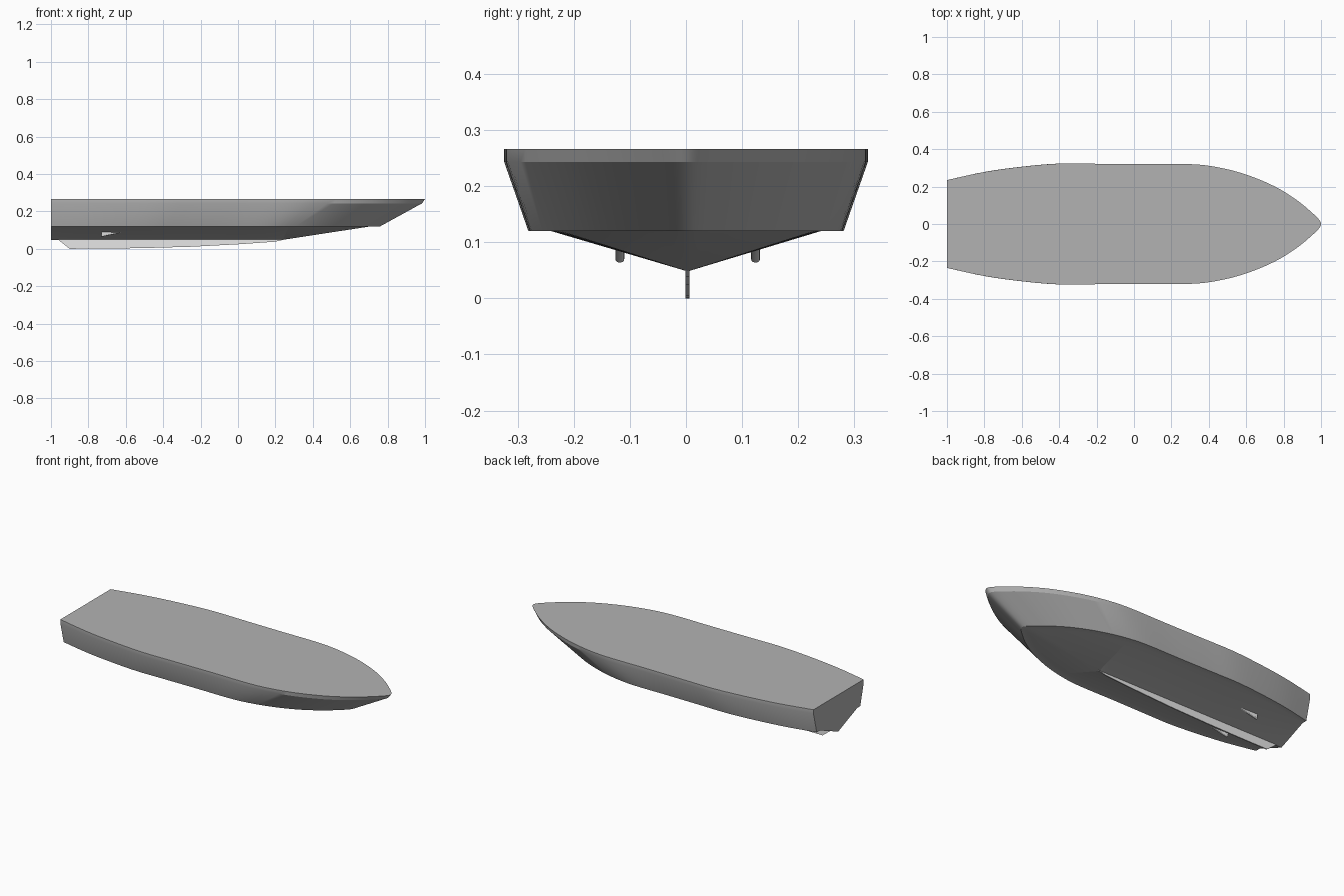
import bpy, bmesh, math
from mathutils import Vector

cube = bpy.data.objects.get("Cube")
if cube:
    bpy.data.objects.remove(cube, do_unlink=True)


def make_material(name, value):
    mat = bpy.data.materials.new(name)
    mat.use_nodes = True
    color = (value, value, value, 1)
    mat.diffuse_color = color
    mat.node_tree.nodes["Principled BSDF"].inputs["Base Color"].default_value = color
    return mat


hull_grey = make_material("hull grey", 0.45)
light_grey = make_material("light grey", 0.8)


def finish(bm, name, mat):
    bmesh.ops.remove_doubles(bm, verts=bm.verts, dist=0.0002)
    bmesh.ops.recalc_face_normals(bm, faces=bm.faces)
    mesh = bpy.data.meshes.new(name)
    bm.to_mesh(mesh)
    bm.free()
    obj = bpy.data.objects.new(name, mesh)
    bpy.context.collection.objects.link(obj)
    mesh.materials.append(mat)
    bpy.ops.object.select_all(action="DESELECT")
    obj.select_set(True)
    bpy.context.view_layer.objects.active = obj
    bpy.ops.object.shade_smooth_by_angle(angle=math.radians(25))
    return obj


def smooth_path(points, steps=4):
    """Rounded path through the control points."""
    p = [Vector(q) for q in points]
    p = [2 * p[0] - p[1]] + p + [2 * p[-1] - p[-2]]
    out = []
    for i in range(1, len(p) - 2):
        a, b, c, d = p[i - 1:i + 3]
        for s in range(steps):
            t = s / steps
            out.append(b + 0.5 * t * (c - a + t * (2 * a - 5 * b + 4 * c - d
                       + t * (3 * (b - c) + d - a))))
    return out + [p[-2]]


# Deck outline, stern to bow on one side, then mirrored
side = [(-1, .235), (-.8, .278), (-.6, .306), (-.4, .323), (-.2, .322), (.05, .32),
        (.3, .32), (.45, .303), (.6, .264), (.75, .202), (.87, .128), (.95, .062),
        (.988, .025)]
outline = smooth_path(side + [(1, 0)] + [(x, -y) for x, y in reversed(side)])

# Hull: deck edge, rim, chine and inner chine rings, then the keel line
KEEL_Y, KEEL_Z, KEEL_FRONT = .003, .048, .24
rings = [(1, 1, .266), (.992, 1, .243), (.88, .867, .12), (.855, .743, .12)]
bm = bmesh.new()
rows = [[bm.verts.new((-1 + (x + 1) * sx, y * sy, z)) for x, y in outline]
        for sx, sy, z in rings]
rows.append([bm.verts.new((min(v.co.x, KEEL_FRONT), KEEL_Y, KEEL_Z)) for v in rows[-1]])
for upper, lower in zip(rows, rows[1:]):
    for i in range(len(outline) - 1):
        bm.faces.new((upper[i], upper[i + 1], lower[i + 1], lower[i]))
bm.faces.new(rows[0])
bm.faces.new([r[0] for r in rows] + [r[-1] for r in reversed(rows)])
finish(bm, "hull", hull_grey)


# Flat plate cut from a side profile
def plate(name, profile, y, thickness, mat, bevel=0):
    bm = bmesh.new()
    face = bm.faces.new([bm.verts.new((x, y - thickness / 2, z)) for x, z in profile])
    extruded = bmesh.ops.extrude_face_region(bm, geom=[face])["geom"]
    bmesh.ops.translate(bm, vec=(0, thickness, 0),
                        verts=[g for g in extruded if isinstance(g, bmesh.types.BMVert)])
    if bevel:
        low = [e for e in bm.edges if abs(e.verts[0].co.y - e.verts[1].co.y) < 1e-5
               and (e.verts[0].co.z + e.verts[1].co.z) / 2 < .082]
        bmesh.ops.bevel(bm, geom=low, offset=bevel, segments=3, affect="EDGES",
                        profile=.5, clamp_overlap=True)
    return finish(bm, name, mat)


# Keel
plate("keel", [(-.97, .055), (-.9, 0), (-.7, .001), (-.5, .004), (-.25, .011),
               (0, .024), (.2, .038), (.25, .05)], KEEL_Y, .007, light_grey)

# Wedge fins
for name, sign in (("left_fin", 1), ("right_fin", -1)):
    plate(name, [(-.73, .1), (-.73, .064), (-.61, .089), (-.61, .1)],
          KEEL_Y + sign * .121, .016, light_grey, .006)
